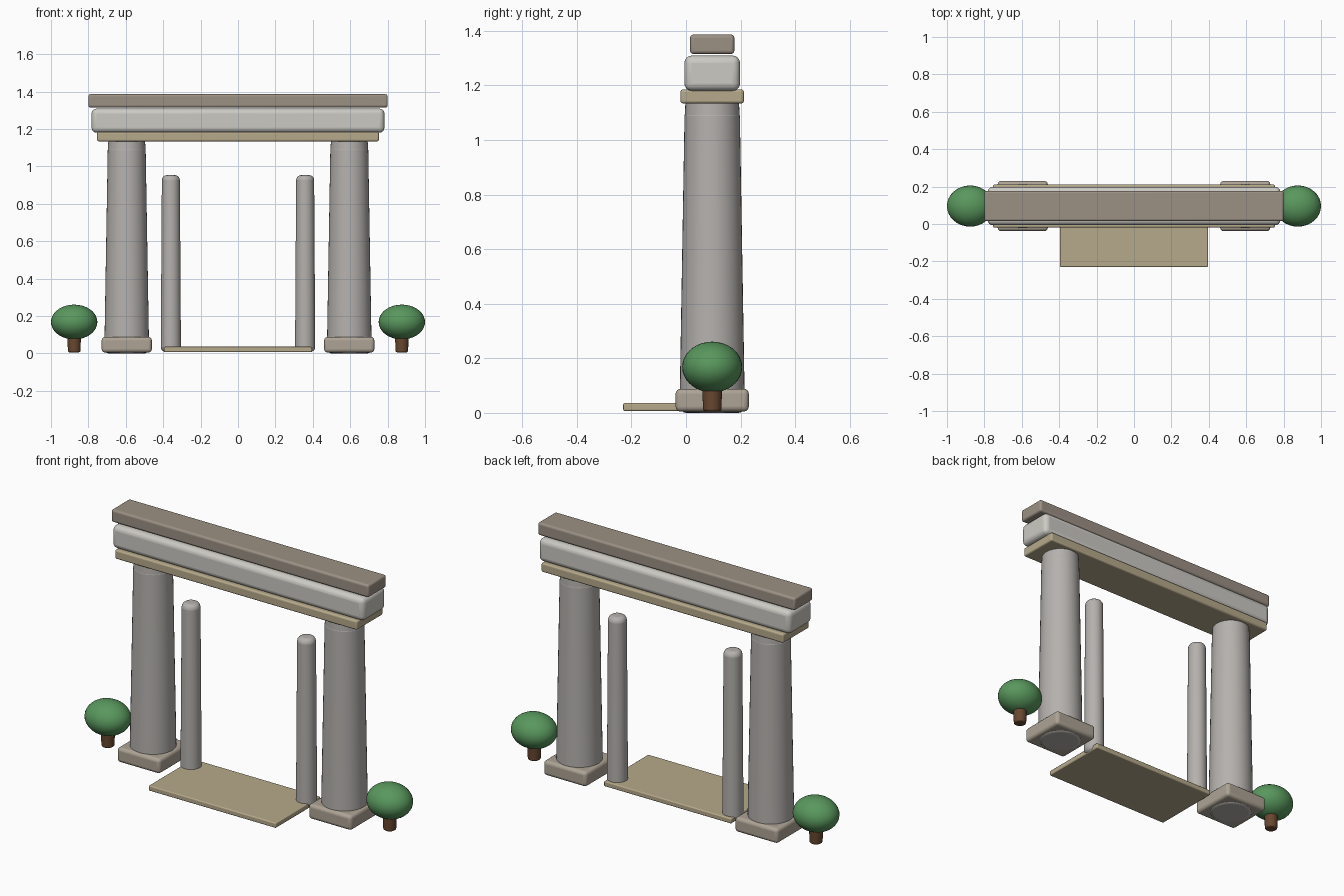
import bpy, math
from mathutils import Vector

if "Cube" in bpy.data.objects:
    bpy.data.objects.remove(bpy.data.objects["Cube"])

YC = 0.096  # depth line shared by columns, posts, beams and bushes


def material(name, r, g, b):
    m = bpy.data.materials.new(name)
    m.diffuse_color = (r, g, b, 1)
    m.use_nodes = True
    m.node_tree.nodes["Principled BSDF"].inputs["Base Color"].default_value = m.diffuse_color
    return m


STONE = material("stone", 0.46, 0.44, 0.42)
PALE = material("pale_stone", 0.60, 0.59, 0.55)
BASE = material("base_stone", 0.42, 0.37, 0.30)
SAND = material("sandstone", 0.47, 0.40, 0.26)
CAP = material("cap_stone", 0.33, 0.28, 0.23)
LEAF = material("leaf", 0.10, 0.31, 0.11)
BARK = material("bark", 0.14, 0.065, 0.03)


def finish(ob, name, mat, angle=35):
    ob.name = name
    ob.data.materials.append(mat)
    bpy.ops.object.select_all(action='DESELECT')
    ob.select_set(True)
    bpy.context.view_layer.objects.active = ob
    bpy.ops.object.shade_smooth_by_angle(angle=math.radians(angle))
    return ob


def block(name, lo, hi, bevel, mat):
    """Box between two corners with rounded edges."""
    lo, hi = Vector(lo), Vector(hi)
    bpy.ops.mesh.primitive_cube_add(size=1, location=(lo + hi) / 2)
    ob = bpy.context.object
    ob.scale = hi - lo
    bpy.ops.object.transform_apply(location=False, rotation=False, scale=True)
    mod = ob.modifiers.new("bevel", 'BEVEL')
    mod.width, mod.segments = bevel, 4
    return finish(ob, name, mat)


def shaft(name, x, r0, r1, z0, z1, bevel, mat, sides=40):
    """Tapered round shaft with rounded rims."""
    bpy.ops.mesh.primitive_cone_add(vertices=sides, radius1=r0, radius2=r1,
                                    depth=z1 - z0, location=(x, YC, (z0 + z1) / 2))
    ob = bpy.context.object
    mod = ob.modifiers.new("bevel", 'BEVEL')
    mod.width, mod.segments = bevel, 4
    mod.limit_method, mod.angle_limit = 'ANGLE', math.radians(40)
    return finish(ob, name, mat)


for side, s in (("left", -1), ("right", 1)):
    # main column with plinth and neck
    x = s * 0.595
    block(side + "_plinth", (x - 0.134, YC - 0.134, 0.005),
          (x + 0.134, YC + 0.134, 0.088), 0.018, BASE)
    shaft(side + "_column", x, 0.12, 0.101, 0.0, 1.112, 0.025, STONE)
    shaft(side + "_neck", x, 0.101, 0.098, 1.085, 1.14, 0.006, STONE)
    # free-standing inner post
    shaft(side + "_post", s * 0.359, 0.054, 0.048, 0.008, 0.953, 0.026, STONE, 32)
    # bush
    x = s * 0.876
    shaft(side + "_bush_trunk", x, 0.033, 0.038, 0.006, 0.12, 0.008, BARK, 24)
    bpy.ops.mesh.primitive_uv_sphere_add(segments=32, ring_count=18, radius=1,
                                         location=(x, YC, 0.168))
    ob = bpy.context.object
    ob.scale = (0.124, 0.11, 0.093)
    bpy.ops.object.transform_apply(location=False, rotation=False, scale=True)
    finish(ob, side + "_bush_crown", LEAF)

# stacked beams
block("lower_beam", (-0.753, YC - 0.116, 1.134), (0.753, YC + 0.116, 1.185), 0.009, SAND)
block("main_beam", (-0.783, YC - 0.102, 1.18), (0.783, YC + 0.102, 1.309), 0.027, PALE)
block("top_beam", (-0.80, YC - 0.081, 1.315), (0.80, YC + 0.081, 1.386), 0.012, CAP)

# threshold slab
block("threshold_slab", (-0.396, -0.23, 0.007), (0.396, 0.165, 0.036), 0.006, SAND)
